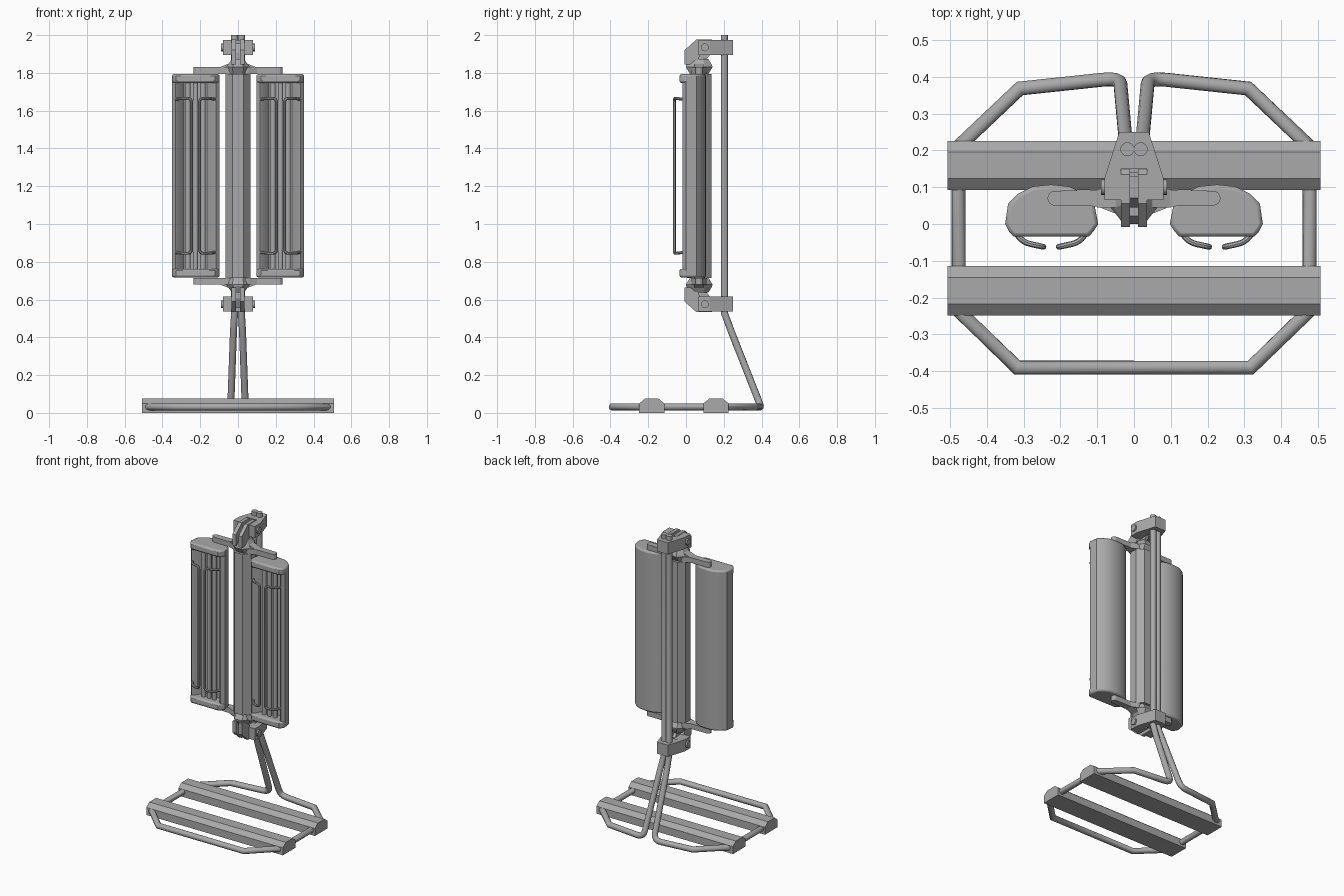
import bpy, bmesh, math
from mathutils import Vector

cube = bpy.data.objects.get("Cube")
if cube:
    bpy.data.objects.remove(cube, do_unlink=True)

GREY = (0.4, 0.4, 0.4, 1)
metal = bpy.data.materials.new("grey_metal")
metal.use_nodes = True
metal.diffuse_color = GREY
metal.node_tree.nodes["Principled BSDF"].inputs["Base Color"].default_value = GREY

MID = 1.255  # the heater head is symmetric above and below this height


def finish(name, bm, smooth=None, bevel=0):
    bmesh.ops.recalc_face_normals(bm, faces=bm.faces)
    mesh = bpy.data.meshes.new(name)
    bm.to_mesh(mesh)
    bm.free()
    obj = bpy.data.objects.new(name, mesh)
    bpy.context.collection.objects.link(obj)
    mesh.materials.append(metal)
    if bevel:
        mod = obj.modifiers.new("soft_edges", "BEVEL")
        mod.width, mod.segments, mod.angle_limit = bevel, 2, math.radians(50)
    if smooth:
        bpy.ops.object.select_all(action="DESELECT")
        obj.select_set(True)
        bpy.context.view_layer.objects.active = obj
        bpy.ops.object.shade_smooth_by_angle(angle=math.radians(smooth))
    return obj


def loft(name, sections, smooth=None, bevel=0):
    """Skin equal-length loops of points and cap both ends."""
    bm = bmesh.new()
    loops = [[bm.verts.new(p) for p in s] for s in sections]
    n = len(loops[0])
    for a, b in zip(loops, loops[1:]):
        for i in range(n):
            j = (i + 1) % n
            bm.faces.new((a[i], a[j], b[j], b[i]))
    bm.faces.new(loops[0])
    bm.faces.new(loops[-1])
    return finish(name, bm, smooth, bevel)


def prism(name, profile, axis, lo, hi, smooth=None, bevel=0):
    """Extrude a flat outline along x (yz outline) or z (xy outline)."""
    place = {"x": lambda u, v, w: (w, u, v), "z": lambda u, v, w: (u, v, w)}[axis]
    return loft(name, [[place(u, v, w) for u, v in profile] for w in (lo, hi)], smooth, bevel)


def tube(name, points, radius, cyclic=False, sides=12):
    """Sweep a round section along a path with mitred corners."""
    pts = [Vector(p) for p in points]
    bm = bmesh.new()
    rings = []
    normal = None
    for i, p in enumerate(pts):
        d0 = (p - pts[i - 1]).normalized() if i else (pts[1] - p).normalized()
        d1 = (pts[i + 1] - p).normalized() if i < len(pts) - 1 else d0
        t = (d0 + d1).normalized()
        if normal is None:
            normal = t.orthogonal().normalized()
        normal = (normal - t * normal.dot(t)).normalized()
        side = t.cross(normal)
        stretch = min(1 / max(t.dot(d0), 0.5), 1.2)
        bend = d1 - d0
        bend = bend.normalized() if bend.length > 1e-4 else Vector()
        ring = []
        for k in range(sides):
            a = 2 * math.pi * k / sides
            o = (normal * math.cos(a) + side * math.sin(a)) * radius
            ring.append(bm.verts.new(p + o + bend * o.dot(bend) * (stretch - 1)))
        rings.append(ring)
    for a, b in zip(rings, rings[1:]):
        for k in range(sides):
            j = (k + 1) % sides
            bm.faces.new((a[k], a[j], b[j], b[k]))
    bm.faces.new(rings[0])
    bm.faces.new(rings[-1])
    return finish(name, bm, 40)


def rounded(points, r, steps=4):
    """Replace each inner corner of a path by a short arc."""
    pts = [Vector(p) for p in points]
    out = [pts[0]]
    for a, b, c in zip(pts, pts[1:], pts[2:]):
        p, q = b + (a - b).normalized() * r, b + (c - b).normalized() * r
        for i in range(steps + 1):
            t = i / steps
            out.append(p * (1 - t) ** 2 + b * 2 * t * (1 - t) + q * t * t)
    return out + [pts[-1]]


def mirrored(outline):
    """Complete a right-half xy outline across x = 0."""
    return outline + [(-x, y) for x, y in reversed(outline)]


# Bent tube stand: twin posts, slanted legs and base loop
for s, side in ((1, "left"), (-1, "right")):
    leg = rounded([(s * 0.035, 0.24, 0.43), (s * 0.037, 0.397, 0.032), (s * 0.31, 0.368, 0.032)], 0.05)
    tube(f"{side}_stand_tube",
         [(s * 0.018, 0.203, 2.0), (s * 0.018, 0.203, 0.53), (s * 0.024, 0.24, 0.43)] + leg[1:]
         + [(s * 0.477, 0.21, 0.032), (s * 0.477, -0.235, 0.032),
            (s * 0.317, -0.39, 0.032), (0, -0.39, 0.032)], 0.019)

# Base planks
for y, name in ((0.159, "rear_plank"), (-0.181, "front_plank")):
    half = [(0.067, 0), (0.067, 0.05), (0.036, 0.075)]
    prism(name, [(y + u, v) for u, v in half] + [(y - u, v) for u, v in reversed(half)], "x", -0.507, 0.507)

# Central column between the two panels
octagon = mirrored([(0.03, 0.005), (0.065, 0.045), (0.065, 0.098), (0.03, 0.135)])
prism("central_column", octagon, "z", 0.715, 1.795)

# Mounts, repeated at the top and bottom of the head
for f, end in ((1, "upper"), (-1, "lower")):
    def z(h, f=f):
        return MID + f * h

    # Forked clamp around the posts
    prism(f"{end}_clamp", mirrored([(0.035, 0.15), (0.035, 0.065), (0.08, 0.065), (0.08, 0.125), (0.04, 0.25)]),
          "z", z(0.64), z(0.718))

    # Hinge cheeks, tongue and pin
    cheek = [(-0.008, 0.59), (-0.008, 0.665), (0.055, 0.722), (0.135, 0.722),
             (0.15, 0.705), (0.15, 0.645), (0.075, 0.64), (0.05, 0.59)]
    for x in (-0.023, 0.023):
        prism(f"{end}_hinge_cheek", [(y, z(h)) for y, h in cheek], "x", x - 0.012, x + 0.012)
    tongue = [(0.045, 0.59), (0.045, 0.65), (0.07, 0.7), (0.13, 0.7), (0.13, 0.645), (0.09, 0.59)]
    prism(f"{end}_hinge_tongue", [(y, z(h)) for y, h in tongue], "x", -0.011, 0.011)
    tube(f"{end}_hinge_pin", [(-0.09, 0.1, z(0.68)), (0.09, 0.1, z(0.68))], 0.021, sides=16)

    # Hub that tapers into the hinge
    loft(f"{end}_hub", [[(x * kx, 0.07 + (y - 0.07) * ky, z(h)) for x, y in octagon]
                        for h, kx, ky in ((0.54, 0.9, 0.75), (0.575, 0.95, 1.08), (0.585, 0.85, 1.05), (0.618, 0.5, 0.75))])

    # Flared cross arm with round tips
    tip = [(0.215 + 0.02 * math.cos(a), 0.07 + 0.02 * math.sin(a))
           for a in (math.pi * (i / 8 - 0.5) for i in range(9))]
    prism(f"{end}_cross_arm", mirrored([(0.055, 0.03), (0.1, 0.048)] + tip + [(0.1, 0.092), (0.055, 0.11)]),
          "z", z(0.54), z(0.575))
    for s in (1, -1):
        web = [(0.03, 0.61), (0.05, 0.593), (0.1, 0.574), (0.03, 0.574)]
        loft(f"{end}_arm_web", [[(s * x, y, z(h)) for x, h in web] for y in (0.045, 0.095)])

# Heater panels
for s, side in ((1, "left"), (-1, "right")):
    back = [(0.332, -0.018), (0.35, 0.0), (0.342, 0.055), (0.315, 0.082), (0.275, 0.102), (0.225, 0.107),
            (0.175, 0.102), (0.135, 0.082), (0.108, 0.055), (0.097, 0.0), (0.117, -0.018)]
    liner = [(0.128, -0.012), (0.165, 0.045), (0.285, 0.045), (0.322, -0.012)]
    prism(f"{side}_panel_shell", [(s * x, y) for x, y in back + liner], "z", 0.73, 1.78, smooth=35)
    cap = [(0.327, -0.034), (0.34, -0.02)] + back[1:-1] + [(0.11, -0.02), (0.123, -0.034)]
    for f, end in ((1, "upper"), (-1, "lower")):
        prism(f"{side}_panel_{end}_cap", [(s * x, y) for x, y in cap], "z",
              MID + f * 0.492, MID + f * 0.538, smooth=35, bevel=0.01)

    # Heating rods
    for x in (0.185, 0.225, 0.265):
        tube(f"{side}_heating_rod", [(s * x, 0.015, 0.75), (s * x, 0.015, 1.76)], 0.014)

    # Wire guards hooked to the panel edges
    for edge, bend, run in ((0.122, 0.148, 0.204), (0.33, 0.302, 0.246)):
        hook = [(edge, -0.012, 0.405), (bend, -0.05, 0.41), (run, -0.062, 0.41)]
        path = [(s * x, y, MID + h) for x, y, h in hook]
        path += [(s * x, y, MID - h) for x, y, h in reversed(hook)]
        tube(f"{side}_wire_guard", rounded(path, 0.022), 0.008, sides=8)
